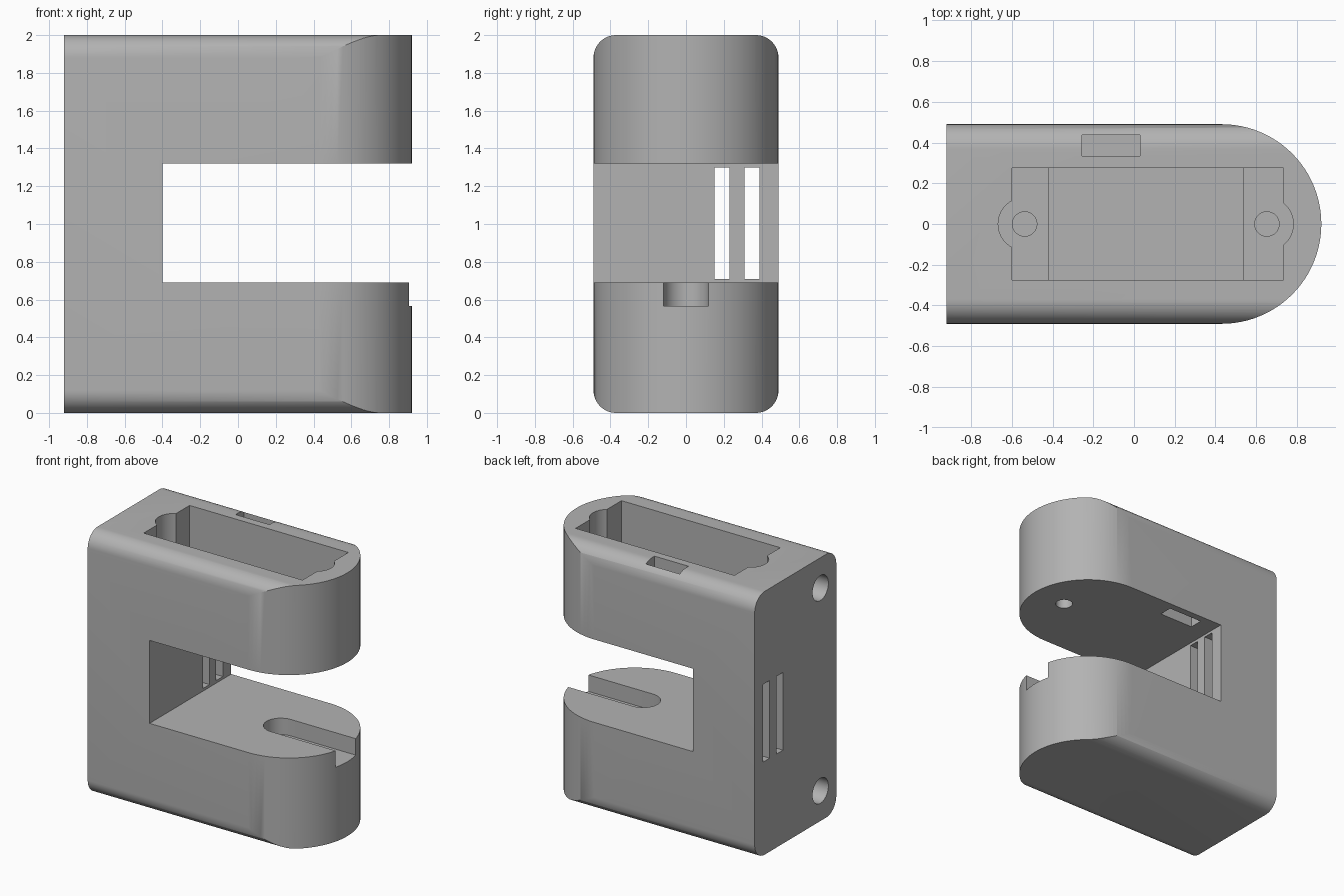
import bpy, bmesh, math
from mathutils import Vector

cube = bpy.data.objects.get("Cube")
if cube:
    bpy.data.objects.remove(cube, do_unlink=True)

grey = bpy.data.materials.new("plain grey")
grey.use_nodes = True
colour = (0.45, 0.45, 0.45, 1)
grey.diffuse_color = colour
grey.node_tree.nodes["Principled BSDF"].inputs["Base Color"].default_value = colour


def arc(cx, cy, r, start, end, steps=16):
    angles = [math.radians(start + (end - start) * i / steps) for i in range(steps + 1)]
    return [(cx + r * math.cos(a), cy + r * math.sin(a)) for a in angles]


def circle(cx, cy, r):
    return arc(cx, cy, r, 0, 360, 40)[:-1]


def rect(a0, a1, b0, b1):
    return [(a0, b0), (a1, b0), (a1, b1), (a0, b1)]


def prism(name, outline, lo, hi, axis="z"):
    """Extrude an outline along z (outline in xy) or x (outline in yz)."""
    place = (lambda a, b, c: (a, b, c)) if axis == "z" else (lambda a, b, c: (c, a, b))
    bm = bmesh.new()
    base = bm.faces.new([bm.verts.new(place(a, b, lo)) for a, b in outline])
    top = bmesh.ops.extrude_face_region(bm, geom=[base])["geom"]
    bmesh.ops.translate(bm, vec=Vector(place(0, 0, hi - lo)),
                        verts=[v for v in top if isinstance(v, bmesh.types.BMVert)])
    bmesh.ops.recalc_face_normals(bm, faces=bm.faces)
    mesh = bpy.data.meshes.new(name)
    bm.to_mesh(mesh)
    bm.free()
    mesh.materials.append(grey)
    obj = bpy.data.objects.new(name, mesh)
    bpy.context.collection.objects.link(obj)
    return obj


def combine(target, tool, operation="DIFFERENCE"):
    """Apply a boolean and discard the tool."""
    tool.hide_render = True
    mod = target.modifiers.new("cut", "BOOLEAN")
    mod.operation, mod.object, mod.solver = operation, tool, "EXACT"
    bpy.context.view_layer.objects.active = target
    bpy.ops.object.modifier_apply(modifier=mod.name)
    bpy.data.objects.remove(tool, do_unlink=True)


W, END, R = 0.49, 0.92, 0.12

# Body: round-nosed plan trimmed by a section with rounded long edges
body = prism("clamp_body", [(-END, W), (-END, -W)] + arc(END - W, 0, W, -90, 90, 48), -0.1, 2.1)
section = []
for y, z, start in ((W - R, 2 - R, 0), (R - W, 2 - R, 90), (R - W, R, 180), (W - R, R, 270)):
    section += arc(y, z, R, start, start + 90, 12)
combine(body, prism("section", section, -1.1, 1.1, "x"), "INTERSECT")

# Open jaw between the two arms
combine(body, prism("jaw", rect(-0.4, 1.1, -0.7, 0.7), 0.69, 1.32))

# Upper pocket: wide recess with end ledges, rounded reliefs and screw holes
LEDGE = 1.62
combine(body, prism("recess", rect(-0.6, 0.735, -0.275, 0.275), LEDGE, 2.1))
combine(body, prism("through_opening", rect(-0.42, 0.535, -0.275, 0.275), 1.32, 2.1))
for x in (-0.537, 0.653):
    combine(body, prism("relief", circle(x, 0, 0.13), LEDGE, 2.1))
    combine(body, prism("screw_hole", circle(x, 0, 0.06), 1.2, 2.1))

# Cable slot through the upper arm
combine(body, prism("cable_slot", rect(-0.255, 0.03, 0.335, 0.437), 1.2, 2.1))

# Round-ended groove in the lower arm
groove = [(1.1, -0.12), (1.1, 0.12)] + arc(0.36, 0, 0.12, 90, 270)
combine(body, prism("groove", groove, 0.565, 0.8))

# Strap slots through the column
for y in (0.15, 0.31):
    combine(body, prism("strap_slot", rect(y, y + 0.08, 0.71, 1.3), -1.1, -0.3, "x"))

# Mounting holes in the flat end
for z in (0.23, 1.77):
    combine(body, prism("mount_hole", circle(-0.3, z, 0.095), -1.1, -0.67, "x"))

bpy.ops.object.select_all(action="DESELECT")
body.select_set(True)
bpy.context.view_layer.objects.active = body
bpy.ops.object.shade_smooth_by_angle(angle=math.radians(30))
